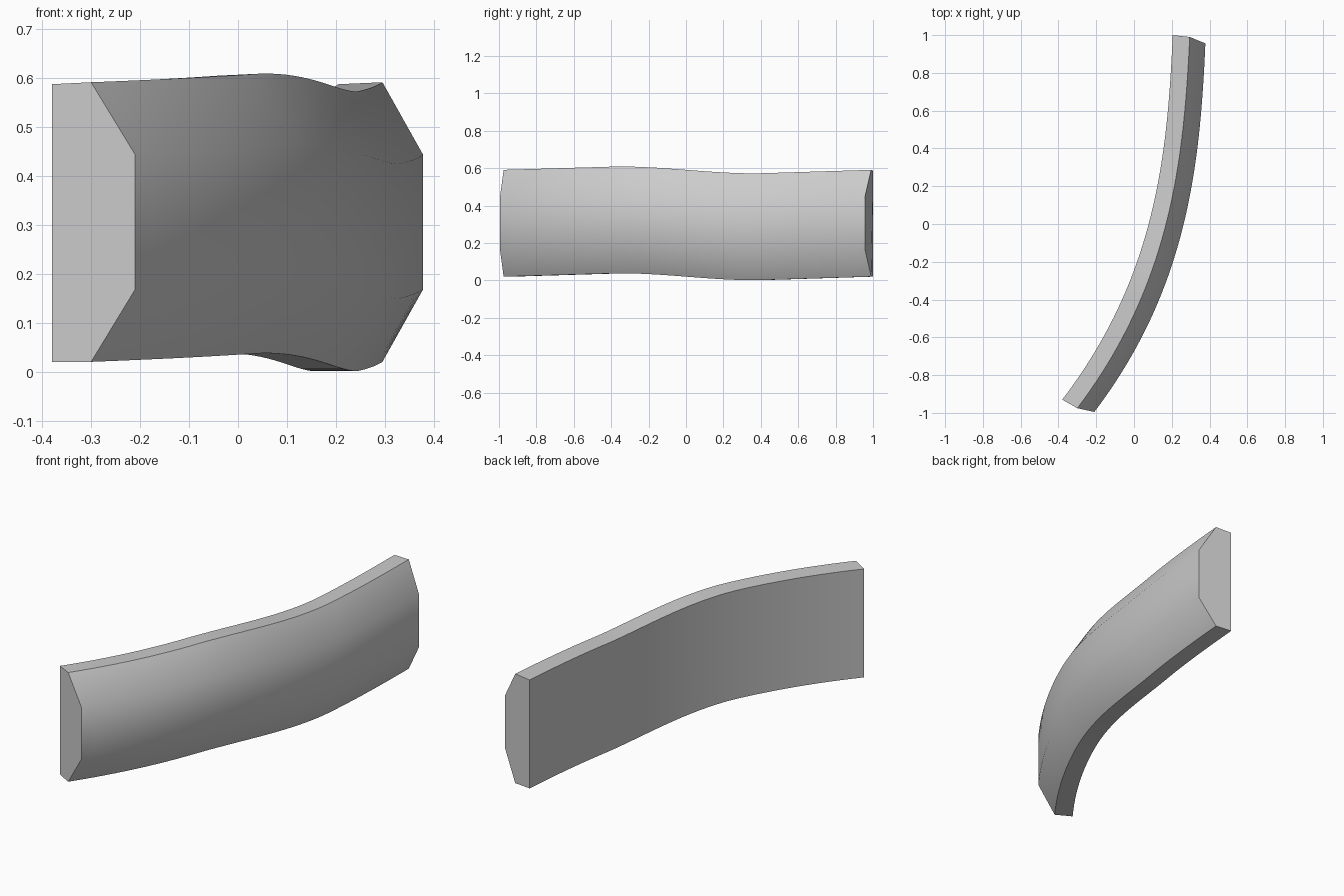
import bpy, bmesh, math

if "Cube" in bpy.data.objects:
    bpy.data.objects.remove(bpy.data.objects["Cube"])

# inner edge of the curved bar in plan: (x, y)
PATH = [(-0.38, -0.93), (-0.025, -0.31), (0.143, 0.31), (0.205, 1.0)]
# small rise and dip along the length: (y, dz)
WAVE = [(-0.93, 0.0), (-0.33, 0.018), (0.40, -0.019), (1.0, 0.0)]
RINGS = 40


def path_x(y):
    total = 0.0
    for i, (xi, yi) in enumerate(PATH):
        w = xi
        for j, (_, yj) in enumerate(PATH):
            if j != i:
                w *= (y - yj) / (yi - yj)
        total += w
    return total


def wave(y):
    for k in range(3):
        (a, za), (b, zb) = WAVE[k], WAVE[k + 1]
        if y <= b or k == 2:
            f = (y - a) / (b - a)
            if k == 1:
                f = 0.5 - 0.5 * math.cos(math.pi * f)
            return za + (zb - za) * f


def mix(a, b, f):
    return a + (b - a) * f


# section points: (offset at near end, offset at far end, z)
INNER = ((0, 0), (0, 0))
RIM = ((0.08, -0.045), (0.09, -0.01))
OUTER = ((0.17, -0.065), (0.173, -0.044))
SECTION = [(INNER, 0.02), (RIM, 0.02), (OUTER, 0.168),
           (OUTER, 0.443), (RIM, 0.591), (INNER, 0.587)]

# swept bar
bm = bmesh.new()
rings = []
for i in range(RINGS + 1):
    f = i / RINGS
    y = mix(-0.93, 1.0, f)
    x = path_x(y)
    rings.append([bm.verts.new((x + mix(n[0], r[0], f), y + mix(n[1], r[1], f), z + wave(y)))
                  for (n, r), z in SECTION])
for a, b in zip(rings, rings[1:]):
    for k in range(6):
        m = (k + 1) % 6
        bm.faces.new((a[k], a[m], b[m], b[k]))
# end caps
bm.faces.new(rings[0])
bm.faces.new(rings[-1])
bmesh.ops.recalc_face_normals(bm, faces=bm.faces)

mesh = bpy.data.meshes.new("curved_bar")
bm.to_mesh(mesh)
bm.free()
bar = bpy.data.objects.new("curved_bar", mesh)
bpy.context.collection.objects.link(bar)

grey = bpy.data.materials.new("light grey")
grey.diffuse_color = (0.6, 0.6, 0.6, 1)
grey.use_nodes = True
grey.node_tree.nodes["Principled BSDF"].inputs["Base Color"].default_value = grey.diffuse_color
mesh.materials.append(grey)

# smooth outer face, sharp rims and caps
bpy.context.view_layer.objects.active = bar
bar.select_set(True)
bpy.ops.object.shade_smooth_by_angle(angle=math.radians(40))
